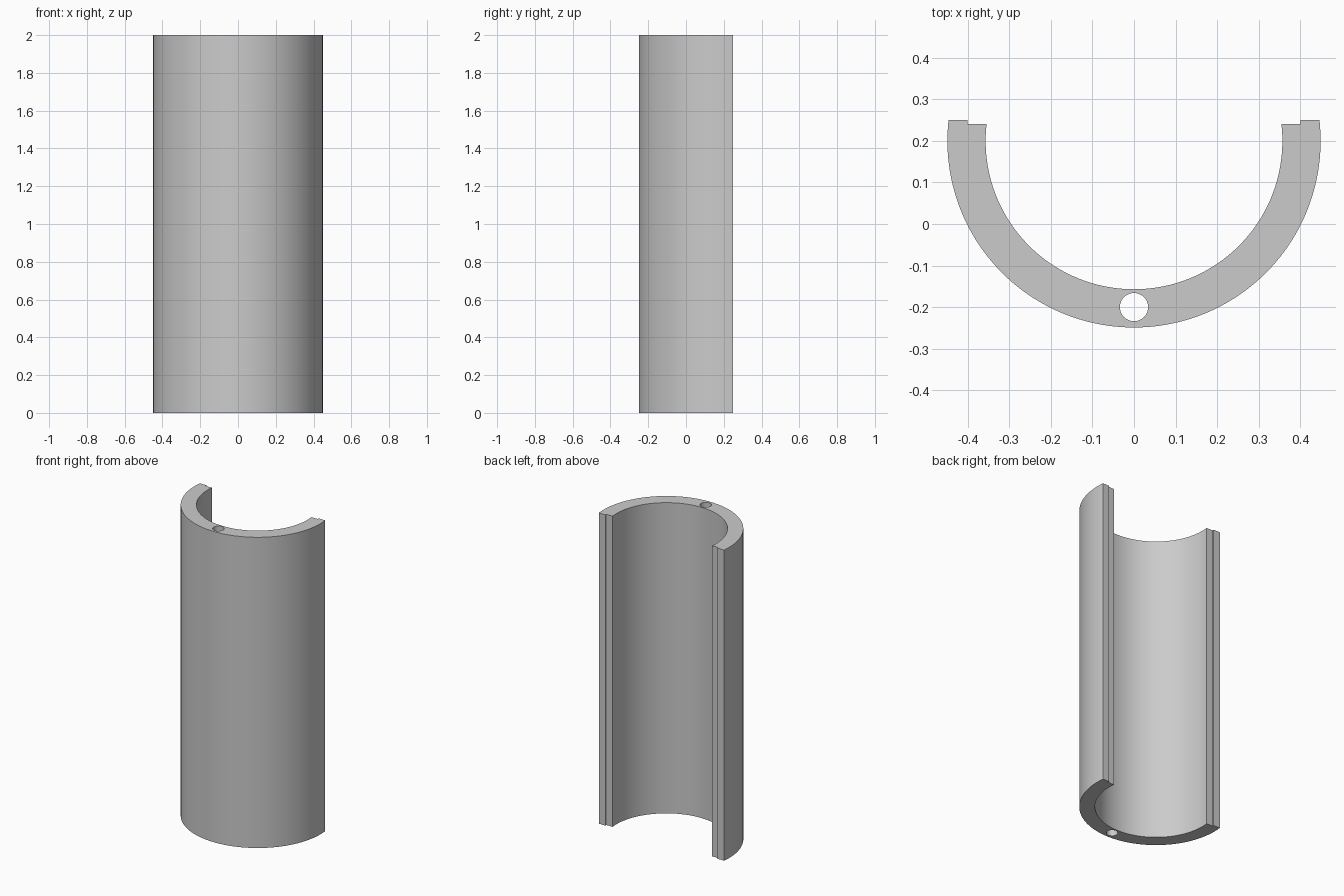
import bpy, bmesh
from math import asin, cos, pi, sin, sqrt
from mathutils import Vector

if "Cube" in bpy.data.objects:
    bpy.data.objects.remove(bpy.data.objects["Cube"], do_unlink=True)

HEIGHT = 2.0
AXIS_Y = 0.2                 # centre of the tube's arc
R_OUT, R_IN = 0.449, 0.357
LIP_Y, STEP_Y = 0.25, 0.24   # outer lip and recessed inner step of each edge
STEP_X = 0.40


def arc(radius, start, end, steps):
    return [(radius * cos(start + (end - start) * i / steps),
             AXIS_Y + radius * sin(start + (end - start) * i / steps))
            for i in range(steps + 1)]


def add_loop(bm, points):
    verts = [bm.verts.new((x, y, 0)) for x, y in points]
    return [bm.edges.new((v, verts[i - 1])) for i, v in enumerate(verts)]


# Material
grey = bpy.data.materials.new("plain grey")
grey.use_nodes = True
colour = (0.6, 0.6, 0.6, 1)
grey.diffuse_color = colour
grey.node_tree.nodes["Principled BSDF"].inputs["Base Color"].default_value = colour

# Half tube cross-section with a stepped lip along both long edges
a_out = asin((LIP_Y - AXIS_Y) / R_OUT)
a_in = asin((STEP_Y - AXIS_Y) / R_IN)
outline = arc(R_OUT, -pi - a_out, a_out, 96)
outline += [(STEP_X, LIP_Y), (STEP_X, STEP_Y)]
outline += arc(R_IN, a_in, -pi - a_in, 96)
outline += [(-STEP_X, STEP_Y), (-STEP_X, LIP_Y)]

# Lengthwise bore through the middle of the wall
bore = [(0.034 * cos(2 * pi * i / 32), -0.2 + 0.034 * sin(2 * pi * i / 32))
        for i in range(32)]

bm = bmesh.new()
edges = add_loop(bm, outline) + add_loop(bm, bore)
bmesh.ops.triangle_fill(bm, edges=edges, use_beauty=True, normal=Vector((0, 0, 1)))
caps = bmesh.ops.extrude_face_region(bm, geom=bm.faces[:], use_keep_orig=True)
top = [g for g in caps["geom"] if isinstance(g, bmesh.types.BMVert)]
bmesh.ops.translate(bm, verts=top, vec=(0, 0, HEIGHT))
bmesh.ops.recalc_face_normals(bm, faces=bm.faces[:])

mesh = bpy.data.meshes.new("half_tube")
bm.to_mesh(mesh)
bm.free()
mesh.materials.append(grey)
shell = bpy.data.objects.new("half_tube", mesh)
bpy.context.collection.objects.link(shell)

# Smooth curved walls, sharp edges
bpy.ops.object.select_all(action="DESELECT")
shell.select_set(True)
bpy.context.view_layer.objects.active = shell
bpy.ops.object.shade_smooth_by_angle(angle=pi / 6)
